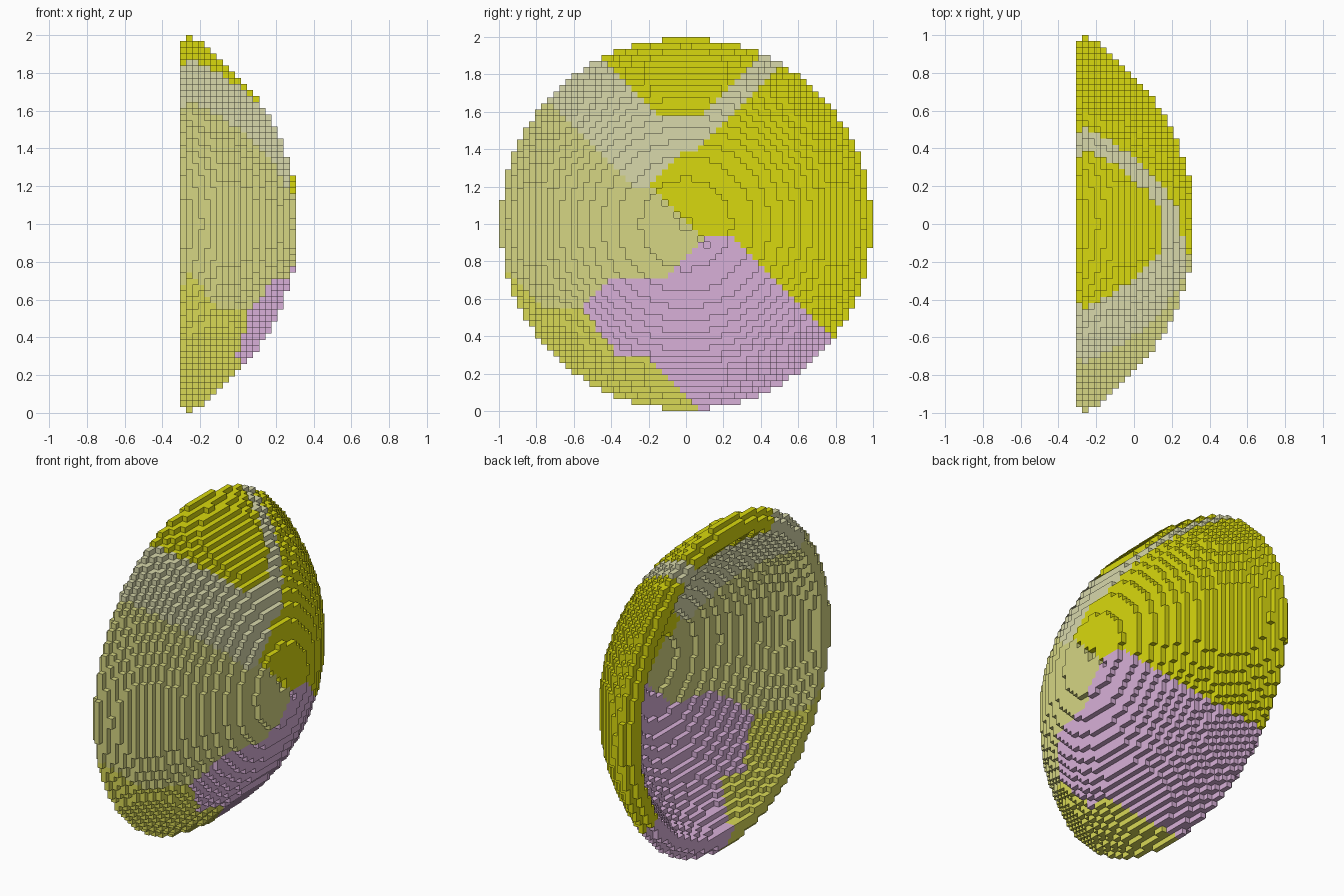
import bpy
import bmesh
import math

cube = bpy.data.objects.get("Cube")
if cube:
    bpy.data.objects.remove(cube, do_unlink=True)

# Block size and dish dimensions, counted in blocks
V = 2 / 62
LAYERS, HALF = 19, 31
CENTRE, OUTER, INNER = -16.1, 35.43, 32.1
RIM_SLOPE = 1.79

# Colours in sRGB
COLOURS = {
    "yellow": (217, 217, 14),
    "grey": (216, 216, 171),
    "khaki": (214, 214, 131),
    "mauve": (216, 176, 216),
    "olive": (216, 216, 86),
}


def to_linear(c):
    c /= 255
    return c / 12.92 if c <= 0.04045 else ((c + 0.055) / 1.055) ** 2.4


def make_material(name, rgb):
    col = (*[to_linear(c) for c in rgb], 1)
    mat = bpy.data.materials.new(name)
    mat.use_nodes = True
    mat.diffuse_color = col
    bsdf = mat.node_tree.nodes["Principled BSDF"]
    bsdf.inputs["Base Color"].default_value = col
    bsdf.inputs["Roughness"].default_value = 0.8
    return mat


def panel_at(y, z):
    """Which coloured panel covers a point of the dish."""
    if z > 1.58 and z > 1.45 - y and z > 1.49 + y:
        return "top_panel"
    behind_band = z < 1.345 + y or z < min(1.39, 1.39 + y)
    if behind_band and z > 1.0 - y and (z > 0.94 or z > 1.19 - y):
        return "back_panel"
    if ((z < 0.83 + y or z < 0.71) and z < 1.1 + y
            and z > 0.55 - 1.4 * (y + 0.55) and (z > 0.29 or z > 0.08 - y)):
        return "bottom_panel"
    if z < 0.56 or z < -0.2 - y:
        return "lower_front_panel"
    if z > 1.2 and z > 0.93 - y:
        return "band_panel"
    return "front_panel"


PANEL_COLOUR = {
    "top_panel": "yellow",
    "back_panel": "yellow",
    "bottom_panel": "mauve",
    "lower_front_panel": "olive",
    "band_panel": "grey",
    "front_panel": "khaki",
}

# Small pits in the crown, along the diagonal
PITS = {(-4, 3), (-2, 1), (-1, -1), (-1, 0), (0, -1), (0, 0), (2, -3), (3, -4)}

# Blocks of the hollow spherical cap, cut square to its surface at the rim
blocks = {}
for i in range(LAYERS):
    h = i + 0.5 - CENTRE
    for j in range(-HALF, HALF):
        for k in range(-HALF, HALF):
            r = math.hypot(j + 0.5, k + 0.5)
            if not INNER < math.hypot(h, r) < OUTER or r > RIM_SLOPE * h:
                continue
            if i == LAYERS - 1 and (j, k) in PITS:
                continue
            blocks[i, j, k] = panel_at((j + 0.5) * V, 1 + (k + 0.5) * V)

# Corner offsets of each side of a block, wound outwards
SIDES = {
    (1, 0, 0): ((1, 0, 0), (1, 1, 0), (1, 1, 1), (1, 0, 1)),
    (-1, 0, 0): ((0, 0, 0), (0, 0, 1), (0, 1, 1), (0, 1, 0)),
    (0, 1, 0): ((0, 1, 0), (0, 1, 1), (1, 1, 1), (1, 1, 0)),
    (0, -1, 0): ((0, 0, 0), (1, 0, 0), (1, 0, 1), (0, 0, 1)),
    (0, 0, 1): ((0, 0, 1), (1, 0, 1), (1, 1, 1), (0, 1, 1)),
    (0, 0, -1): ((0, 0, 0), (0, 1, 0), (1, 1, 0), (1, 0, 0)),
}


def build_panel(name, mat):
    """Join the exposed sides of one panel's blocks into an object."""
    bm = bmesh.new()
    verts = {}

    def corner(p):
        if p not in verts:
            verts[p] = bm.verts.new(
                ((p[0] - LAYERS / 2) * V, p[1] * V, 1 + p[2] * V))
        return verts[p]

    for b, panel in blocks.items():
        if panel != name:
            continue
        for d, offsets in SIDES.items():
            if tuple(map(sum, zip(b, d))) not in blocks:
                bm.faces.new([corner(tuple(map(sum, zip(b, o)))) for o in offsets])
    mesh = bpy.data.meshes.new(name)
    bm.to_mesh(mesh)
    bm.free()
    mesh.materials.append(mat)
    bpy.context.collection.objects.link(bpy.data.objects.new(name, mesh))


materials = {n: make_material(n, rgb) for n, rgb in COLOURS.items()}
for panel_name, colour in PANEL_COLOUR.items():
    build_panel(panel_name, materials[colour])
